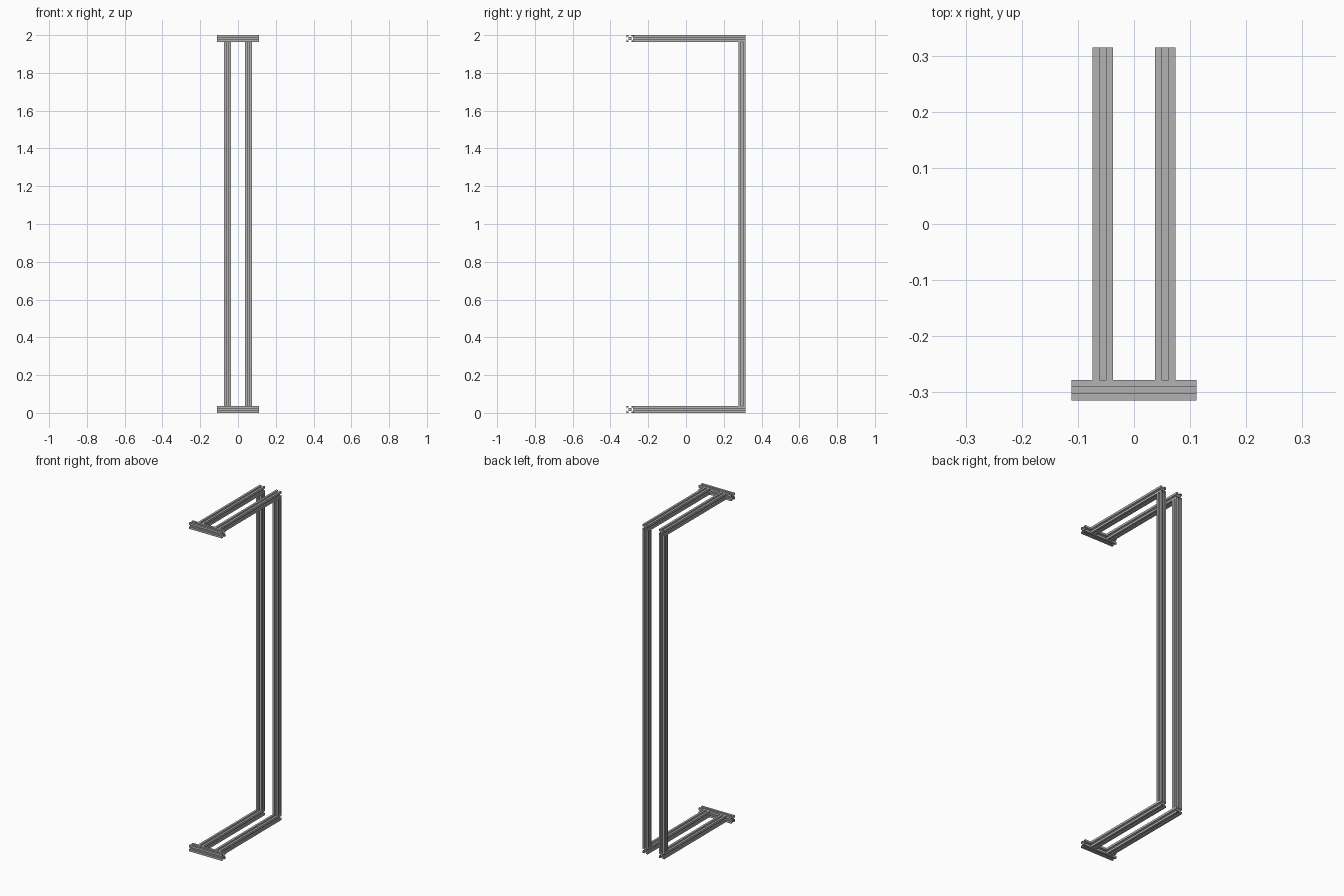
import bpy
import bmesh
from mathutils import Matrix, Vector

cube = bpy.data.objects.get("Cube")
if cube:
    bpy.data.objects.remove(cube, do_unlink=True)

MM = 2 / 1080      # the frame is 1080 mm tall
SIZE = 20          # width of the square slotted bar

metal = bpy.data.materials.new("grey aluminium")
metal.use_nodes = True
grey = (0.45, 0.45, 0.45, 1)
metal.diffuse_color = grey
metal.node_tree.nodes["Principled BSDF"].inputs["Base Color"].default_value = grey


def slotted_profile():
    """Square section with a T-shaped slot in the middle of each side."""
    side = [(10, -10), (10, -3), (8.2, -3), (8.2, -6), (7, -6), (4, -3),
            (4, 3), (7, 6), (8.2, 6), (8.2, 3), (10, 3)]
    points = []
    for turn in range(4):
        for x, y in side:
            for _ in range(turn):
                x, y = -y, x
            points.append((x, y))
    return points


def bar(name, start, axis, length):
    """Extrude the slotted section from the start centre along an axis."""
    bm = bmesh.new()
    face = bm.faces.new([bm.verts.new((x, y, 0)) for x, y in slotted_profile()])
    result = bmesh.ops.extrude_face_region(bm, geom=[face])
    top = [v for v in result["geom"] if isinstance(v, bmesh.types.BMVert)]
    bmesh.ops.translate(bm, verts=top, vec=(0, 0, length))
    bmesh.ops.recalc_face_normals(bm, faces=bm.faces)
    turn = {"x": Matrix.Rotation(1.5707963, 4, "Y"),
            "y": Matrix.Rotation(-1.5707963, 4, "X"),
            "z": Matrix.Identity(4)}[axis]
    place = Matrix.Scale(MM, 4) @ Matrix.Translation(Vector(start)) @ turn
    bmesh.ops.transform(bm, matrix=place, verts=bm.verts)
    mesh = bpy.data.meshes.new(name)
    bm.to_mesh(mesh)
    bm.free()
    mesh.materials.append(metal)
    bpy.context.collection.objects.link(bpy.data.objects.new(name, mesh))


HALF_DEPTH = 170
HEIGHT = 1080

# Upright posts at the back
for side, x in (("left", 30), ("right", -30)):
    bar(side + "_post", (x, HALF_DEPTH - SIZE / 2, SIZE), "z", HEIGHT - 2 * SIZE)

# Forward arms and their front crossbars, at the foot and the head
for level, z in (("bottom", SIZE / 2), ("top", HEIGHT - SIZE / 2)):
    for side, x in (("left", 30), ("right", -30)):
        bar(f"{level}_{side}_arm", (x, SIZE - HALF_DEPTH, z), "y", 2 * HALF_DEPTH - SIZE)
    bar(level + "_crossbar", (-60, SIZE / 2 - HALF_DEPTH, z), "x", 120)
